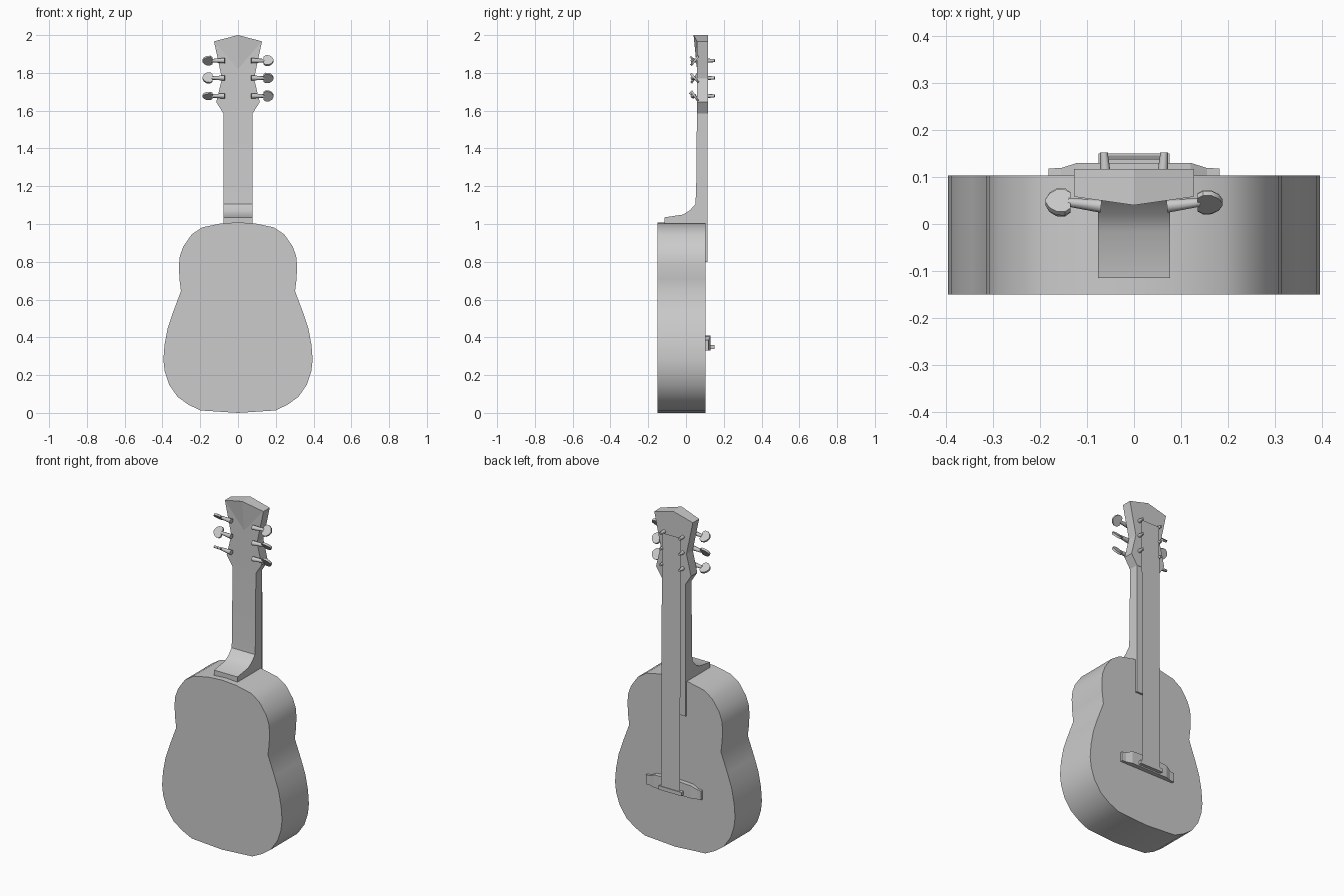
import bpy, bmesh, math
from mathutils import Vector, Matrix

if "Cube" in bpy.data.objects:
    bpy.data.objects.remove(bpy.data.objects["Cube"])

grey = bpy.data.materials.new("plain grey")
grey.diffuse_color = (0.6, 0.6, 0.6, 1)
grey.use_nodes = True
grey.node_tree.nodes["Principled BSDF"].inputs["Base Color"].default_value = grey.diffuse_color


def finish(name, bm, smooth=None):
    bmesh.ops.recalc_face_normals(bm, faces=bm.faces)
    mesh = bpy.data.meshes.new(name)
    bm.to_mesh(mesh)
    bm.free()
    mesh.materials.append(grey)
    ob = bpy.data.objects.new(name, mesh)
    bpy.context.collection.objects.link(ob)
    if smooth:
        bpy.ops.object.select_all(action='DESELECT')
        ob.select_set(True)
        bpy.context.view_layer.objects.active = ob
        bpy.ops.object.shade_smooth_by_angle(angle=math.radians(smooth))
    return ob


def prism(name, points, offset, smooth=None):
    """Extrude a closed outline of 3D points along an offset."""
    bm = bmesh.new()
    face = bm.faces.new([bm.verts.new(p) for p in points])
    ext = bmesh.ops.extrude_face_region(bm, geom=[face], use_keep_orig=True)
    bmesh.ops.translate(bm, vec=offset,
                        verts=[v for v in ext["geom"] if isinstance(v, bmesh.types.BMVert)])
    return finish(name, bm, smooth)


def mirrored(half):
    """Close a half outline running between two points on x = 0."""
    return half + [(-x, z) for x, z in half[-2:0:-1]]


def rod(name, a, b, r1, r2, sides=8):
    a, b = Vector(a), Vector(b)
    bm = bmesh.new()
    bmesh.ops.create_cone(bm, cap_ends=True, segments=sides, radius1=r1, radius2=r2,
                          depth=(b - a).length)
    rot = (b - a).to_track_quat('Z', 'Y').to_matrix().to_4x4()
    bm.transform(Matrix.Translation((a + b) / 2) @ rot)
    return finish(name, bm, 50)


# Body
half = [(0, 0), (.2, .013), (.265, .045), (.32, .085), (.365, .15), (.388, .22), (.395, .28),
        (.389, .36), (.372, .45), (.345, .53), (.302, .645), (.31, .71), (.313, .78),
        (.308, .83), (.29, .88), (.245, .945), (.19, .982), (.09, 1.003), (0, 1.009)]
prism("body", [(x, -.15, z) for x, z in mirrored(half)], (0, .253, 0), 35)

# Neck with heel
side = [(.1, .99), (-.115, .99), (-.115, 1.035), (-.015, 1.05), (.02, 1.072), (.05, 1.105),
        (.054, 1.19), (.058, 1.6), (.115, 1.6), (.115, .99)]
prism("neck", [(-.077, y, z) for y, z in side], (.154, 0, 0), 30)

# Fretboard end lying on the body
prism("fretboard", [(-.077, .1, .8), (.077, .1, .8), (.077, .1, 1), (-.077, .1, 1)], (0, .015, 0))

# Headstock, with a ridge that rises towards the top of its back
bm = bmesh.new()
outline = [(0, 1.585), (.077, 1.585), (.115, 1.645), (.085, 1.77), (.127, 1.967), (0, 2)]
ring = mirrored(outline)
back = [bm.verts.new((x, .04 if z == 2 else .058, z)) for x, z in ring]
front = [bm.verts.new((x, .117, z)) for x, z in ring]
n = len(ring)
ridge = bm.verts.new((0, .058, 1.82))
bm.faces.new(front)
for i in range(n):
    j = (i + 1) % n
    bm.faces.new((back[i], back[j], front[j], front[i]))
    bm.faces.new((back[i], back[j], ridge))
finish("headstock", bm)

# Tuners: shaft, turned button and string post
angles = {1: (-38, 42, 35), -1: (48, -35, 58)}
button = [(0, -.022), (.012, -.032), (.03, -.031), (.045, -.02), (.053, -.004),
          (.053, .004), (.045, .02), (.03, .031), (.012, .032), (0, .022)]
for s in (1, -1):
    for z, angle in zip((1.865, 1.773, 1.678), angles[s]):
        rod("tuner_shaft", (s * .07, .038, z), (s * .14, .046, z), .014, .009)
        ob = prism("tuner_button", [(s * x, -.006, h) for x, h in button], (0, .012, 0), 40)
        ob.data.transform(Matrix.Translation((s * .135, .046, z))
                          @ Matrix.Rotation(math.radians(angle), 4, 'X'))
        rod("string_post", (s * .061, .11, z), (s * .064, .152, z), .011, .008)

# Bridge: thin wings stepping up to a thicker middle
bm = bmesh.new()
rows = [(-.182, .118, .385), (-.155, .119, .387), (-.12, .13, .405), (0, .13, .41),
        (.12, .13, .405), (.155, .119, .387), (.182, .118, .385)]
loops = [[bm.verts.new(p) for p in ((x, .1, .33), (x, y, .33), (x, y, top), (x, .1, top))]
         for x, y, top in rows]
for a, b in zip(loops, loops[1:]):
    for k in range(4):
        bm.faces.new((a[k], a[(k + 1) % 4], b[(k + 1) % 4], b[k]))
bm.faces.new(loops[0])
bm.faces.new(loops[-1])
finish("bridge", bm)

# Saddle
prism("saddle", [(-.075, .128, .338), (.075, .128, .338), (.075, .128, .36), (-.075, .128, .36)],
      (0, .022, 0))

# Strings as one thin sheet
bm = bmesh.new()
bm.faces.new([bm.verts.new(p) for p in ((.062, .146, .35), (-.062, .146, .35),
                                        (-.062, .137, 1.865), (.062, .137, 1.865))])
finish("strings", bm)
